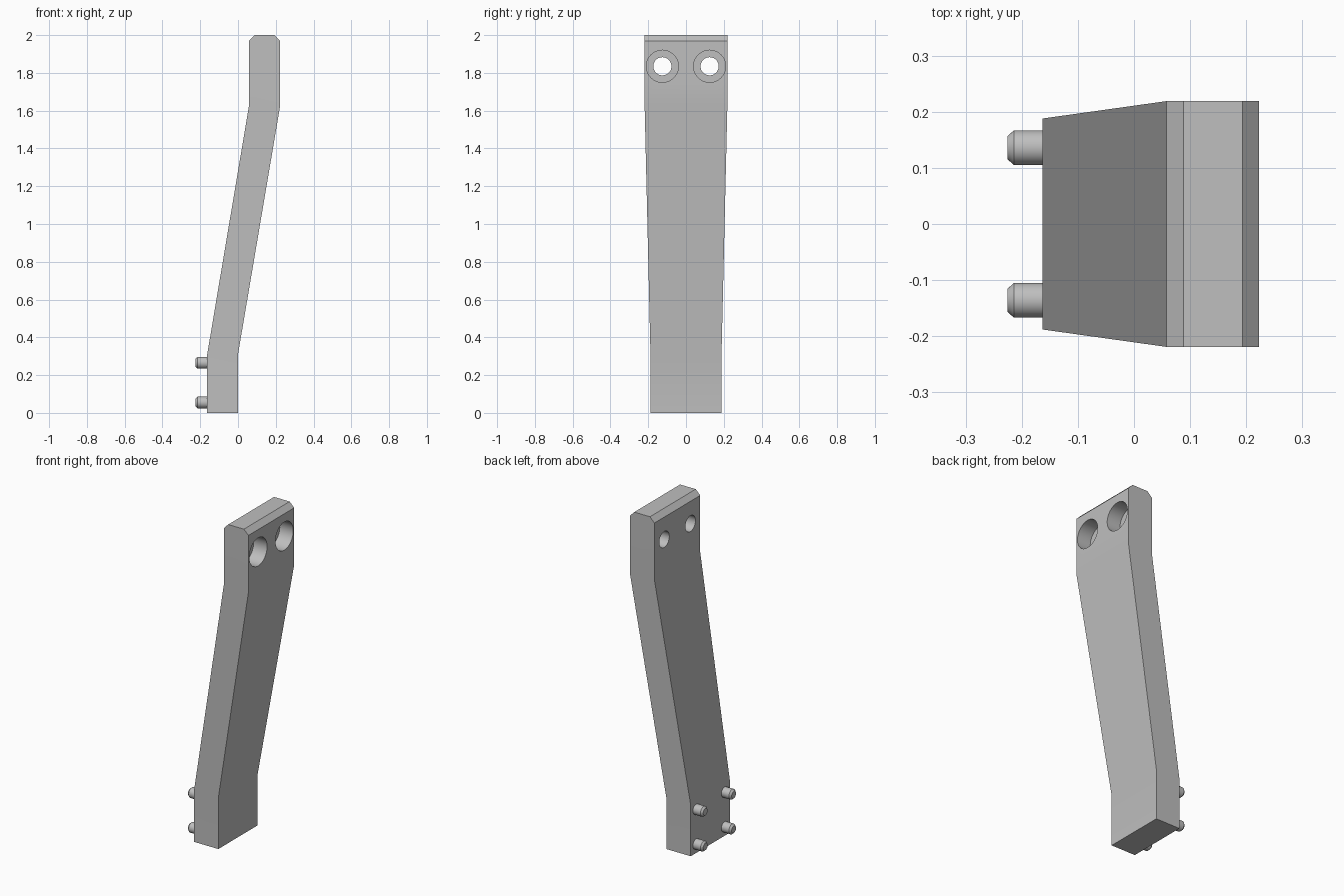
import bpy
import bmesh
from math import cos, sin, pi, radians

if "Cube" in bpy.data.objects:
    bpy.data.objects.remove(bpy.data.objects["Cube"])

GREY = (0.52, 0.52, 0.52, 1.0)
grey = bpy.data.materials.new("light_grey")
grey.use_nodes = True
grey.diffuse_color = GREY
grey.node_tree.nodes["Principled BSDF"].inputs["Base Color"].default_value = GREY


def finish(name, bm):
    bmesh.ops.recalc_face_normals(bm, faces=bm.faces)
    mesh = bpy.data.meshes.new(name)
    bm.to_mesh(mesh)
    bm.free()
    mesh.materials.append(grey)
    obj = bpy.data.objects.new(name, mesh)
    bpy.context.collection.objects.link(obj)
    return obj


def shade(obj):
    bpy.ops.object.select_all(action='DESELECT')
    obj.select_set(True)
    bpy.context.view_layer.objects.active = obj
    bpy.ops.object.shade_smooth_by_angle(angle=radians(30))


def loft(bm, rings):
    """Skin a list of equal rings and cap both ends."""
    loops = [[bm.verts.new(p) for p in ring] for ring in rings]
    for a, b in zip(loops, loops[1:]):
        for i in range(len(a)):
            j = (i + 1) % len(a)
            bm.faces.new((a[i], a[j], b[j], b[i]))
    bm.faces.new(loops[0])
    bm.faces.new(loops[-1])


def turned(name, profile, y, z, sides=48):
    """Solid of revolution about an x-parallel axis; profile is (x, radius)."""
    bm = bmesh.new()
    angles = [2 * pi * i / sides for i in range(sides)]
    loft(bm, [[(x, y + r * cos(a), z + r * sin(a)) for a in angles]
              for x, r in profile])
    return finish(name, bm)


# Cranked arm: sections given as (z, x_min, x_max, half_width)
sections = [
    (0.0, -0.163, 0.0, 0.188),
    (0.31, -0.163, 0.0, 0.188),
    (1.625, 0.058, 0.223, 0.219),
    (1.97, 0.058, 0.223, 0.219),
    (2.0, 0.088, 0.193, 0.219),
]
bm = bmesh.new()
loft(bm, [[(x0, -w, z), (x1, -w, z), (x1, w, z), (x0, w, z)]
          for z, x0, x1, w in sections])
arm = finish("arm", bm)

# Two counterbored screw holes, open on the +x face
bore = [(0.0, 0.048), (0.133, 0.048), (0.133, 0.085), (0.3, 0.085)]
for side in (-1, 1):
    cutter = turned("hole_cutter", bore, side * 0.125, 1.835)
    cutter.hide_render = True
    cut = arm.modifiers.new("screw_hole", 'BOOLEAN')
    cut.operation = 'DIFFERENCE'
    cut.solver = 'EXACT'
    cut.object = cutter
    bpy.context.view_layer.objects.active = arm
    bpy.ops.object.modifier_apply(modifier=cut.name)
    bpy.data.objects.remove(cutter)
shade(arm)

# Four chamfered locating pegs on the -x face
peg = [(-0.225, 0.021), (-0.214, 0.031), (-0.15, 0.031)]
for side, label in ((-1, "right"), (1, "left")):
    for z, level in ((0.055, "lower"), (0.265, "upper")):
        shade(turned(f"{level}_{label}_peg", peg, side * 0.136, z, 32))
